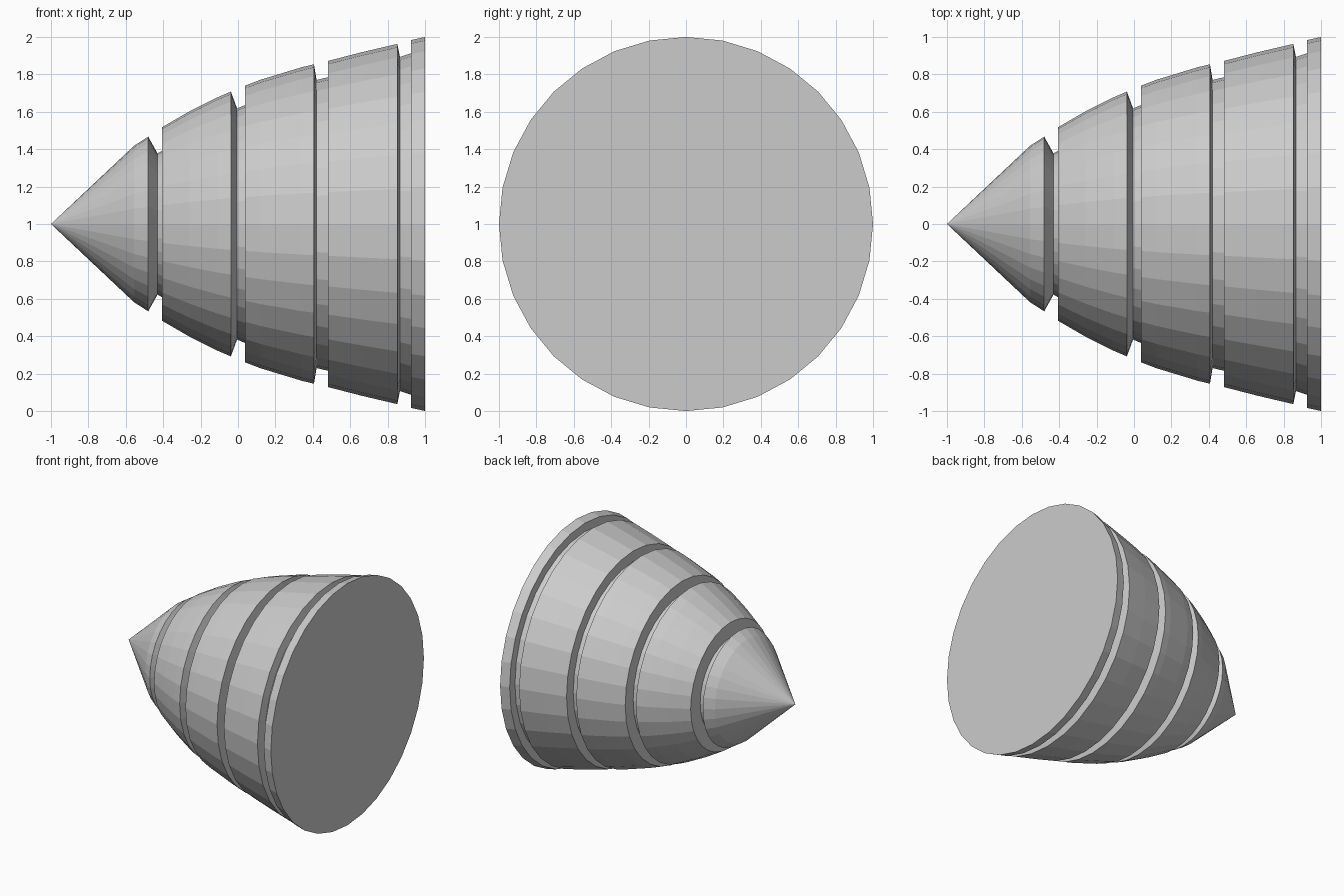
import bpy
import bmesh
from math import pi
from mathutils import Matrix

if "Cube" in bpy.data.objects:
    bpy.data.objects.remove(bpy.data.objects["Cube"])

SIDES = 32

# Outline as (distance along x, radius), from the pointed tip to the flat base
profile = [
    (-1.0, 0.0), (-0.556, 0.418), (-0.48, 0.467),                 # pointed nose
    (-0.43, 0.377), (-0.405, 0.393),                              # first groove
    (-0.405, 0.518), (-0.26, 0.602), (-0.11, 0.677), (-0.038, 0.708),
    (-0.005, 0.618), (0.038, 0.636),                              # second groove
    (0.038, 0.74), (0.12, 0.771), (0.34, 0.838), (0.406, 0.854),
    (0.42, 0.77), (0.482, 0.785),                                 # third groove
    (0.482, 0.872), (0.66, 0.918), (0.852, 0.963),
    (0.866, 0.893), (0.925, 0.913),                               # fourth groove
    (0.925, 0.983), (1.0, 1.0), (1.0, 0.0),                       # rim and flat base
]

# Spin the outline round the x axis
bm = bmesh.new()
verts = [bm.verts.new((x, 0, r)) for x, r in profile]
edges = [bm.edges.new(pair) for pair in zip(verts, verts[1:])]
bmesh.ops.spin(bm, geom=verts + edges, axis=(1, 0, 0), cent=(0, 0, 0),
               angle=2 * pi, steps=SIDES, use_duplicate=False)
bmesh.ops.remove_doubles(bm, verts=bm.verts, dist=0.0005)
bmesh.ops.recalc_face_normals(bm, faces=bm.faces)

# Join the base triangles into one flat cap
cap = [f for f in bm.faces if f.normal.x > 0.99 and f.calc_center_median().x > 0.99]
bmesh.ops.dissolve_faces(bm, faces=cap, use_verts=False)
bmesh.ops.transform(bm, matrix=Matrix.Translation((0, 0, 1)), verts=bm.verts)

mesh = bpy.data.meshes.new("grooved_cone")
bm.to_mesh(mesh)
bm.free()
bpy.context.collection.objects.link(bpy.data.objects.new("grooved_cone", mesh))
